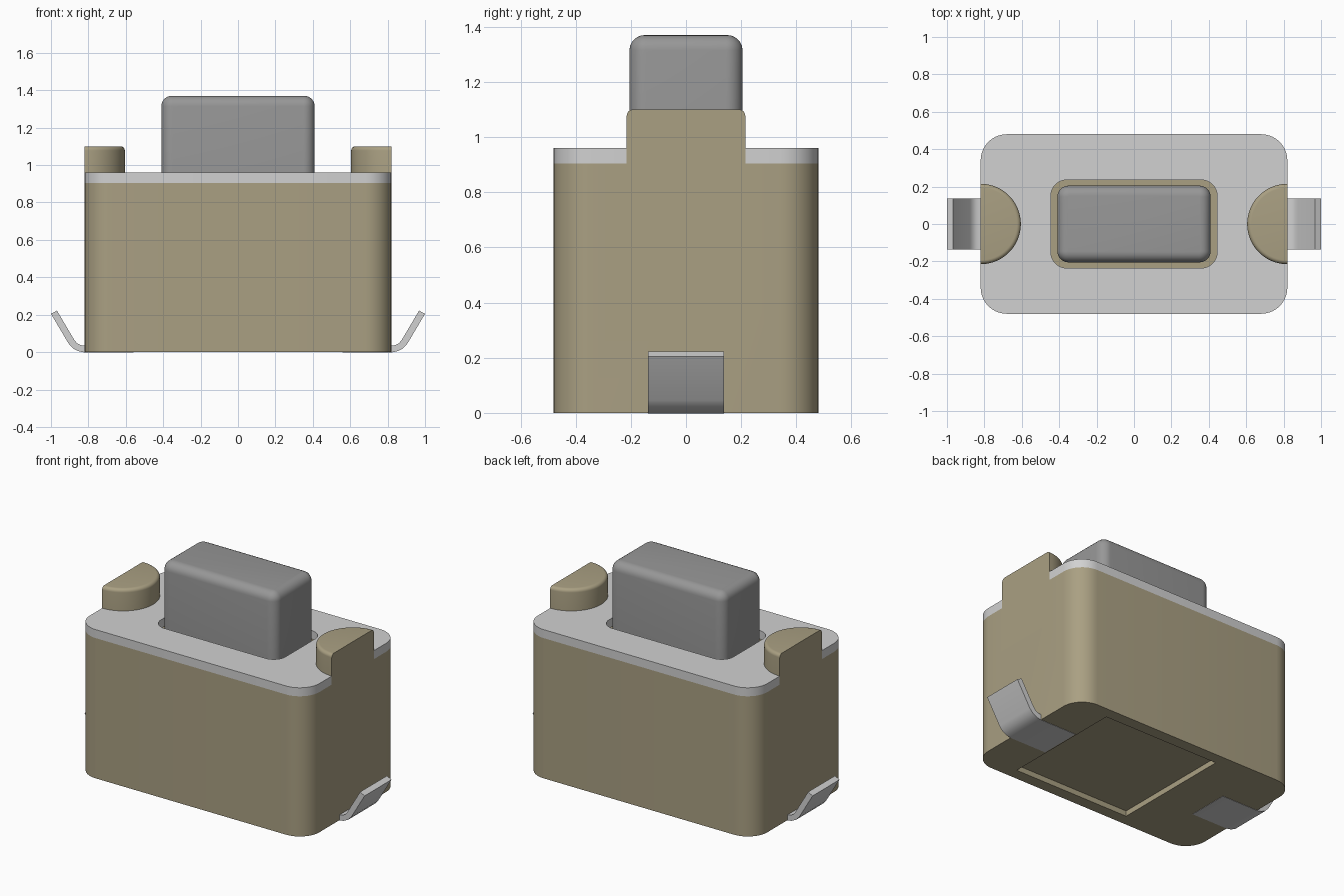
import bpy, bmesh, math

if "Cube" in bpy.data.objects:
    bpy.data.objects.remove(bpy.data.objects["Cube"])


def material(name, rgb):
    m = bpy.data.materials.new(name)
    m.diffuse_color = (*rgb, 1)
    m.use_nodes = True
    m.node_tree.nodes["Principled BSDF"].inputs["Base Color"].default_value = m.diffuse_color
    return m


TAN = material("tan plastic", (0.40, 0.35, 0.225))
STEEL = material("light steel", (0.64, 0.64, 0.64))
GREY = material("grey plastic", (0.31, 0.31, 0.31))


def rounded(x0, x1, y0, y1, r, n=10):
    """Rounded rectangle outline, counter-clockwise."""
    pts = []
    for cx, cy, a in ((x1 - r, y1 - r, 0), (x0 + r, y1 - r, 90),
                      (x0 + r, y0 + r, 180), (x1 - r, y0 + r, 270)):
        for i in range(n + 1):
            t = math.radians(a + 90 * i / n)
            pts.append((cx + r * math.cos(t), cy + r * math.sin(t)))
    return pts


def prism(name, outline, lo, hi, mat, bevel=0, keep=lambda e: True, axis="z"):
    """Extrude an outline along z (or along y); optionally round the top rim."""
    bm = bmesh.new()
    place = (lambda u, v: (u, v, lo)) if axis == "z" else (lambda u, v: (u, lo, v))
    step = (0, 0, hi - lo) if axis == "z" else (0, hi - lo, 0)
    face = bm.faces.new([bm.verts.new(place(u, v)) for u, v in outline])
    top = bmesh.ops.extrude_face_region(bm, geom=[face])["geom"]
    bmesh.ops.translate(bm, vec=step, verts=[g for g in top if isinstance(g, bmesh.types.BMVert)])
    bmesh.ops.recalc_face_normals(bm, faces=bm.faces[:])
    if bevel:
        rim = [e for e in bm.edges if all(abs(v.co.z - hi) < 1e-5 for v in e.verts) and keep(e)]
        bmesh.ops.bevel(bm, geom=rim, offset=bevel, segments=6, profile=0.5, affect="EDGES")
    mesh = bpy.data.meshes.new(name)
    bm.to_mesh(mesh)
    bm.free()
    mesh.materials.append(mat)
    ob = bpy.data.objects.new(name, mesh)
    bpy.context.collection.objects.link(ob)
    return ob


def combine(ob, tool, operation):
    """Apply a boolean and remove the tool object."""
    mod = ob.modifiers.new("boolean", "BOOLEAN")
    mod.operation, mod.solver, mod.object = operation, "EXACT", tool
    bpy.context.view_layer.objects.active = ob
    bpy.ops.object.modifier_apply(modifier=mod.name)
    bpy.data.objects.remove(tool)


def half_disc(s, r=0.215, n=32):
    return [(s * (0.82 - r * math.sin(math.pi * i / n)), r * math.cos(math.pi * i / n))
            for i in range(n + 1)]


footprint = rounded(-0.82, 0.82, -0.48, 0.48, 0.14)

# Housing, with shallow recess underneath
housing = prism("housing", footprint, 0, 0.905, TAN)
combine(housing, prism("recess_cutter", [(-0.28, -0.405), (0.55, -0.405), (0.55, 0.405), (-0.28, 0.405)],
                       -0.1, 0.035, TAN), "DIFFERENCE")

# Metal cover plate with button window
cover = prism("cover_plate", footprint, 0.905, 0.96, STEEL)
combine(cover, prism("window_cutter", rounded(-0.445, 0.445, -0.235, 0.235, 0.085),
                     0.8, 1.1, STEEL), "DIFFERENCE")

# Half-round posts growing out of the housing through the cover
for s in (-1, 1):
    notch = half_disc(s) + [(s * 0.9, -0.215), (s * 0.9, 0.215)]
    combine(cover, prism("notch_cutter", notch, 0.8, 1.1, STEEL), "DIFFERENCE")
    post = prism("post", half_disc(s), 0.7, 1.10, TAN, 0.022,
                 lambda e: not all(abs(abs(v.co.x) - 0.82) < 1e-4 for v in e.verts))
    combine(housing, post, "UNION")

# Push button
button = prism("push_button", rounded(-0.41, 0.41, -0.205, 0.205, 0.06), 0.905, 1.37, GREY, 0.055)

# Bent solder legs
profile = [(0.56, -0.002), (0.82, -0.002), (0.85, 0.004), (0.882, 0.019), (0.906, 0.046),
           (1.0, 0.205), (0.968, 0.222), (0.876, 0.066), (0.861, 0.048), (0.843, 0.038),
           (0.82, 0.034), (0.56, 0.034)]
legs = [prism(side + "_leg", [(s * x, z) for x, z in profile], -0.137, 0.137, STEEL, axis="y")
        for side, s in (("left", -1), ("right", 1))]

# Smooth the rounded parts, keep the corners crisp
for ob in [housing, cover, button] + legs:
    bpy.ops.object.select_all(action="DESELECT")
    ob.select_set(True)
    bpy.context.view_layer.objects.active = ob
    bpy.ops.object.shade_smooth_by_angle(angle=math.radians(35))
